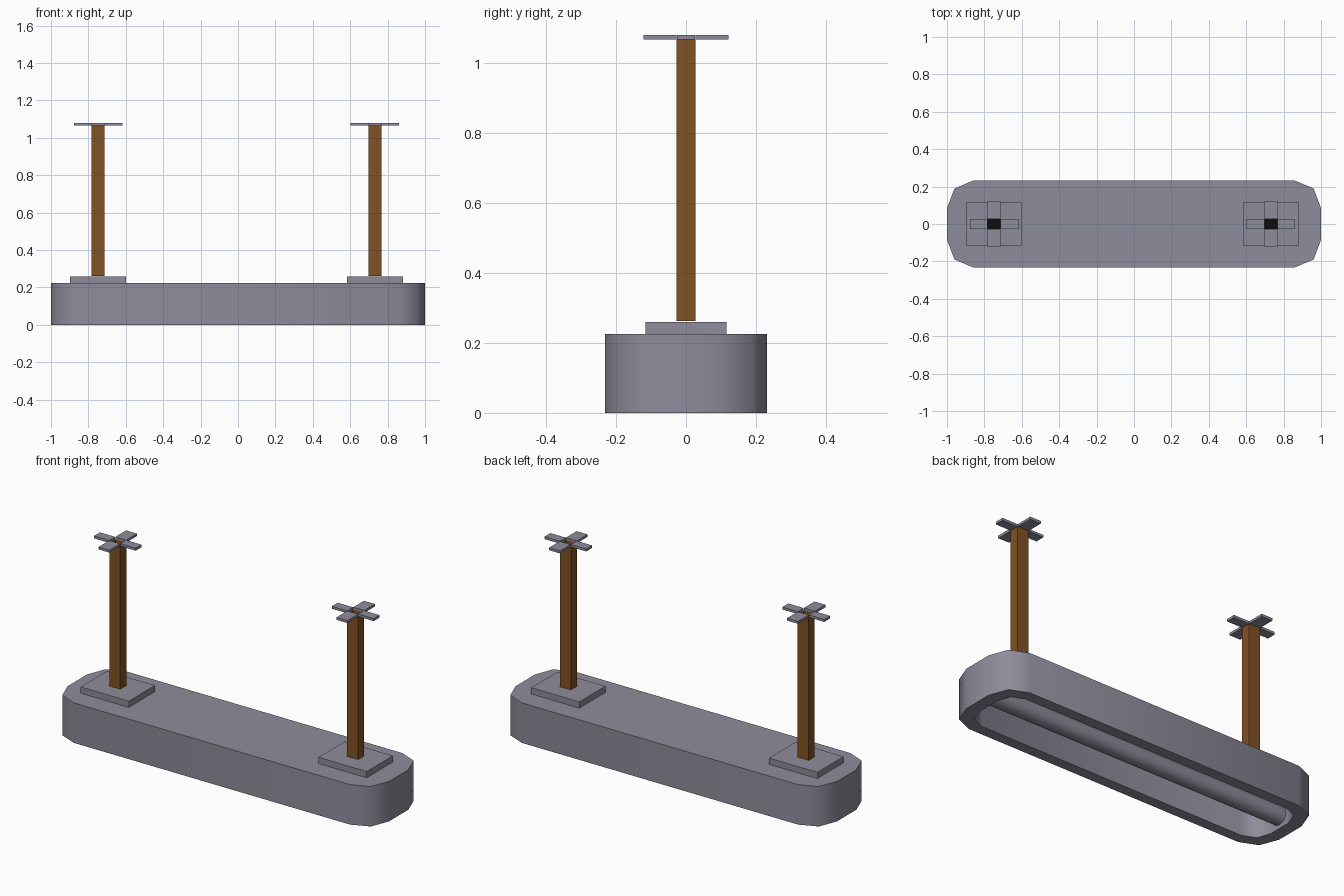
import bpy, bmesh, math
from mathutils import Matrix

if "Cube" in bpy.data.objects:
    bpy.data.objects.remove(bpy.data.objects["Cube"])


def material(name, rgb):
    m = bpy.data.materials.new(name)
    m.diffuse_color = (*rgb, 1)
    m.use_nodes = True
    m.node_tree.nodes["Principled BSDF"].inputs["Base Color"].default_value = m.diffuse_color
    return m


GREY = material("grey metal", (0.27, 0.262, 0.325))
BROWN = material("brown wood", (0.22, 0.085, 0.018))
BLACK = material("black", (0.004, 0.004, 0.004))


def finish(name, bm, *mats, recalc=True):
    if recalc:
        bmesh.ops.recalc_face_normals(bm, faces=bm.faces)
    me = bpy.data.meshes.new(name)
    bm.to_mesh(me)
    bm.free()
    for m in mats:
        me.materials.append(m)
    ob = bpy.data.objects.new(name, me)
    bpy.context.collection.objects.link(ob)
    return ob


def smooth(ob, degrees):
    bpy.ops.object.select_all(action='DESELECT')
    ob.select_set(True)
    bpy.context.view_layer.objects.active = ob
    bpy.ops.object.shade_smooth_by_angle(angle=math.radians(degrees))


def box(name, x0, x1, y0, y1, z0, z1, mat):
    bm = bmesh.new()
    mtx = (Matrix.Translation(((x0 + x1) / 2, (y0 + y1) / 2, (z0 + z1) / 2))
           @ Matrix.Diagonal((x1 - x0, y1 - y0, z1 - z0, 1)))
    bmesh.ops.create_cube(bm, size=1, matrix=mtx)
    return finish(name, bm, mat)


def outline(quarter):
    # Mirror one corner into all four, running counter-clockwise
    q = quarter
    return (q + [(-x, y) for x, y in reversed(q)]
            + [(-x, -y) for x, y in q] + [(x, -y) for x, y in reversed(q)])


# Housing: rounded shell, open underneath
outer = outline([(1.0, 0.085), (0.96, 0.19), (0.86, 0.232)])
inner = outline([(0.93, 0.065), (0.905, 0.14), (0.83, 0.172)])
bm = bmesh.new()
rings = [[bm.verts.new((x, y, z)) for x, y in pts]
         for pts, z in ((outer, 0.225), (outer, 0), (inner, 0), (inner, 0.19))]
for a, b in zip(rings, rings[1:]):
    for i in range(len(a)):
        j = (i + 1) % len(a)
        bm.faces.new((a[i], a[j], b[j], b[i]))
bm.faces.new(rings[0])
bm.faces.new(rings[-1])
smooth(finish("housing", bm, GREY), 50)

# Lamp tube running lengthways inside the housing
bm = bmesh.new()
bmesh.ops.create_cone(bm, cap_ends=True, segments=12, radius1=0.05, radius2=0.05, depth=1.9,
                      matrix=Matrix.Translation((0, 0, 0.07)) @ Matrix.Rotation(math.pi / 2, 4, 'Y'))
smooth(finish("lamp_tube", bm, GREY), 40)

# Two hangers: mounting plate, hollow post and cross-shaped ceiling bracket
PX, PY = 0.034, 0.027
for side, cx in (("left", -0.748), ("right", 0.732)):
    box(side + "_plate", cx - 0.15, cx + 0.15, -0.116, 0.116, 0.22, 0.26, GREY)

    # Post open at the top with a dark floor
    bm = bmesh.new()
    corners = [(-PX, -PY), (PX, -PY), (PX, PY), (-PX, PY)]
    lo = [bm.verts.new((cx + x, y, 0.262)) for x, y in corners]
    hi = [bm.verts.new((cx + x, y, 1.066)) for x, y in corners]
    for i in range(4):
        j = (i + 1) % 4
        bm.faces.new((lo[i], lo[j], hi[j], hi[i]))
    floor = bm.faces.new(lo)
    floor.material_index = 1
    finish(side + "_post", bm, BROWN, BLACK, recalc=False)

    # Bracket arms around the open post
    for s, tag in ((-1, "a"), (1, "b")):
        xs = sorted((cx + s * PX, cx + s * 0.13))
        ys = sorted((s * PY, s * 0.122))
        box(f"{side}_bracket_side_arm_{tag}", *xs, -0.026, 0.026, 1.066, 1.08, GREY)
        box(f"{side}_bracket_cross_arm_{tag}", cx - PX, cx + PX, *ys, 1.066, 1.08, GREY)
